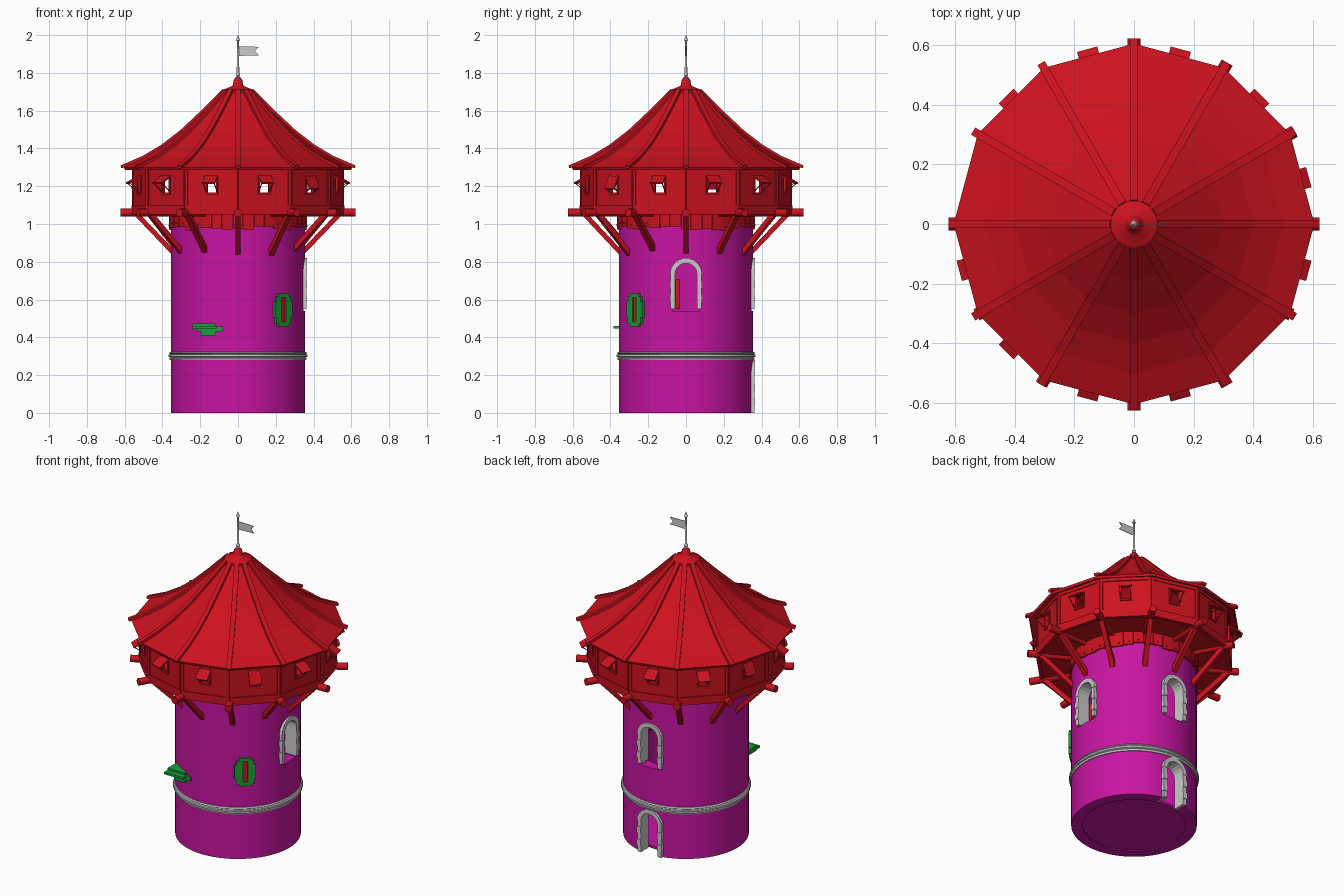
import bpy, bmesh, math, random
from mathutils import Matrix, Vector

if "Cube" in bpy.data.objects:
    bpy.data.objects.remove(bpy.data.objects["Cube"])

random.seed(4)
STEP = math.radians(30)


def material(name, rgb):
    m = bpy.data.materials.new(name)
    m.diffuse_color = (*rgb, 1)
    m.use_nodes = True
    m.node_tree.nodes["Principled BSDF"].inputs["Base Color"].default_value = m.diffuse_color
    return m


RED = material("red_wood", (0.6, 0.006, 0.013))
PURPLE = material("purple_wall", (0.58, 0.007, 0.36))
GREEN = material("green_stone", (0.01, 0.36, 0.04))


def finish(name, bm, mat=None, smooth=False):
    bmesh.ops.recalc_face_normals(bm, faces=bm.faces)
    me = bpy.data.meshes.new(name)
    bm.to_mesh(me)
    bm.free()
    ob = bpy.data.objects.new(name, me)
    bpy.context.collection.objects.link(ob)
    if mat:
        me.materials.append(mat)
    bpy.ops.object.select_all(action='DESELECT')
    ob.select_set(True)
    bpy.context.view_layer.objects.active = ob
    if smooth:
        bpy.ops.object.shade_smooth_by_angle(angle=math.radians(35))
    return ob


# Box in a frame turned by az: x is outward, y sideways, z up
def box(bm, r, y, z, az=0.0):
    size = Vector((r[1] - r[0], y[1] - y[0], z[1] - z[0]))
    mid = Vector((sum(r) / 2, sum(y) / 2, sum(z) / 2))
    m = Matrix.Rotation(az, 4, 'Z') @ Matrix.Translation(mid) @ Matrix.Diagonal((*size, 1))
    bmesh.ops.create_cube(bm, size=1, matrix=m)


# Beam between two (radius, height) points in the plane at az
def beam(bm, p, q, width, thick, az, y=0.0):
    dr, dz = q[0] - p[0], q[1] - p[1]
    m = (Matrix.Rotation(az, 4, 'Z')
         @ Matrix.Translation(((p[0] + q[0]) / 2, y, (p[1] + q[1]) / 2))
         @ Matrix.Rotation(math.atan2(dr, dz), 4, 'Y')
         @ Matrix.Diagonal((thick, width, math.hypot(dr, dz), 1)))
    bmesh.ops.create_cube(bm, size=1, matrix=m)


# Turned shape from a (radius, height) profile
def lathe(name, profile, n, mat=None, closed=False, smooth=True):
    bm = bmesh.new()
    rings = [[bm.verts.new((r * math.cos(math.tau * i / n), r * math.sin(math.tau * i / n), z))
              for i in range(n)] for r, z in profile]
    pairs = list(zip(rings, rings[1:])) + ([(rings[-1], rings[0])] if closed else [])
    for a, b in pairs:
        for i in range(n):
            j = (i + 1) % n
            bm.faces.new((a[i], a[j], b[j], b[i]))
    if not closed:
        bm.faces.new(rings[0])
        bm.faces.new(rings[-1])
    return finish(name, bm, mat, smooth)


# Tower wall, hollow
tower = lathe("tower_wall", [(0.355, 0), (0.355, 1.05), (0.29, 1.05), (0.29, 0)], 64, PURPLE, True)
lathe("tower_floor", [(0.292, 0.005), (0.292, 0.02)], 64, PURPLE)


# Arched opening with stone surround
def arch(name, az, z0, spring):
    bm = bmesh.new()
    pts = [(-0.072, z0 - 0.01)]
    pts += [(-0.072 * math.cos(math.pi * i / 16), spring + 0.072 * math.sin(math.pi * i / 16)) for i in range(17)]
    pts.append((0.072, z0 - 0.01))
    face = bm.faces.new([bm.verts.new((0.2, y, z)) for y, z in pts])
    ext = bmesh.ops.extrude_face_region(bm, geom=[face])
    bmesh.ops.translate(bm, vec=(0.3, 0, 0), verts=[v for v in ext['geom'] if isinstance(v, bmesh.types.BMVert)])
    bmesh.ops.rotate(bm, verts=bm.verts, matrix=Matrix.Rotation(az, 3, 'Z'))
    cutter = finish(name + "_cutter", bm)
    cutter.hide_render = True
    bpy.context.view_layer.objects.active = tower
    mod = tower.modifiers.new("opening", 'BOOLEAN')
    mod.operation, mod.solver, mod.object = 'DIFFERENCE', 'EXACT', cutter
    bpy.ops.object.modifier_apply(modifier=mod.name)
    bpy.data.objects.remove(cutter)
    bm = bmesh.new()
    n = 5
    h = (spring - z0) / n
    for s in (-1, 1):
        for i in range(n):
            a, b = sorted((s * 0.058, s * (0.086 if i % 2 else 0.082)))
            box(bm, (0.285, 0.362 + 0.004 * (i % 2)), (a, b), (z0 + i * h, z0 + (i + 1) * h), az)
    k = 9
    for i in range(k):
        a0, a1 = math.pi * i / k, math.pi * (i + 1) / k
        vs = [bm.verts.new(Matrix.Rotation(az, 3, 'Z') @ Vector((x, rr * math.cos(a), spring + rr * math.sin(a))))
              for x in (0.285, 0.364) for rr, a in ((0.058, a0), (0.085, a0), (0.085, a1), (0.058, a1))]
        for f in ((0, 1, 2, 3), (4, 5, 6, 7), (0, 1, 5, 4), (1, 2, 6, 5), (2, 3, 7, 6), (3, 0, 4, 7)):
            bm.faces.new([vs[j] for j in f])
    finish(name + "_surround", bm)


arch("right_window", 0, 0.55, 0.735)
arch("back_window", math.pi / 2, 0.55, 0.735)
arch("back_door", math.pi / 2, 0, 0.195)

# Plank leaning inside the right window
bm = bmesh.new()
box(bm, (0.27, 0.285), (-0.056, -0.032), (0.55, 0.71))
finish("window_plank", bm, RED)

# Stone band around the tower
lathe("stone_band", [(0.34, 0.28), (0.36, 0.28), (0.364, 0.29), (0.357, 0.294), (0.367, 0.298),
                     (0.367, 0.308), (0.358, 0.311), (0.365, 0.316), (0.36, 0.323), (0.34, 0.323)], 64, closed=True)

# Arrow slit with stepped green stones
az = math.radians(-48.5)
bm = bmesh.new()
box(bm, (0.33, 0.366), (-0.035, 0.035), (0.61, 0.632), az)
box(bm, (0.33, 0.366), (-0.035, 0.035), (0.458, 0.48), az)
for s in (-1, 1):
    for w, z0, z1 in ((0.052, 0.47, 0.505), (0.062, 0.505, 0.59), (0.05, 0.59, 0.615)):
        box(bm, (0.325, 0.366), sorted((s * 0.014, s * w)), (z0, z1), az)
finish("arrow_slit_stones", bm, GREEN)
bm = bmesh.new()
box(bm, (0.3, 0.358), (-0.015, 0.015), (0.478, 0.612), az)
finish("arrow_slit_plank", bm, RED)

# Stepped green ledge on the front
bm = bmesh.new()
box(bm, (-0.24, -0.11), (-0.385, -0.25), (0.446, 0.46))
box(bm, (-0.24, -0.12), (-0.352, -0.25), (0.44, 0.472))
box(bm, (-0.215, -0.08), (-0.354, -0.25), (0.432, 0.457))
box(bm, (-0.195, -0.12), (-0.35, -0.27), (0.41, 0.435))
finish("front_ledge", bm, GREEN)

# Plank collar under the gallery
bm = bmesh.new()
for i in range(40):
    a = math.tau * i / 40
    z = 0.965 + random.uniform(0, 0.022)
    box(bm, (0.345, 0.364), (-0.0275, 0.0275), (z, 1.06), a)
    box(bm, (0.36, 0.368), (-0.005, 0.005), (z + 0.015, z + 0.024), a)
finish("plank_collar", bm, RED)

# Gallery floor, logs and braces
lathe("gallery_floor", [(0.552, 1.055), (0.552, 1.07)], 12, RED, smooth=False)
logs, braces = bmesh.new(), bmesh.new()
for i in range(12):
    a = i * STEP
    end = random.choice((0.6, 0.61, 0.625)) if i not in (0, 1, 3, 6, 8) else 0.622
    m = (Matrix.Rotation(a, 4, 'Z') @ Matrix.Translation(((0.3 + end) / 2, 0, 1.06))
         @ Matrix.Rotation(math.pi / 2, 4, 'Y'))
    bmesh.ops.create_cone(logs, cap_ends=True, segments=12, radius1=0.021, radius2=0.021, depth=end - 0.3, matrix=m)
    beam(braces, (0.345, 0.845 + random.uniform(-0.01, 0.025)), (0.535, 1.05), 0.028, 0.026, a)
finish("gallery_logs", logs, RED, True)
finish("gallery_braces", braces, RED)

# Gallery walls with windows, posts, rails, shutters and props
walls, trim, shutters = bmesh.new(), bmesh.new(), bmesh.new()
AP, HALF = 0.537, 0.144
for i in range(12):
    a = (i + 0.5) * STEP
    r = (AP - 0.015, AP)
    for y, z in (((-HALF, -0.025), (1.05, 1.31)), ((0.025, HALF), (1.05, 1.31)),
                 ((-0.025, 0.025), (1.05, 1.165)), ((-0.025, 0.025), (1.25, 1.31))):
        box(walls, r, y, z, a)
    box(trim, (AP - 0.01, AP + 0.007), (-HALF, HALF), (1.05, 1.098), a)
    box(trim, (AP - 0.01, AP + 0.006), (-HALF, HALF), (1.285, 1.31), a)
    for s in (-1, 1):
        box(trim, (AP - 0.01, AP + 0.006), sorted((s * HALF, s * (HALF - 0.014))), (1.05, 1.31), a)
        box(trim, (AP - 0.016, AP + 0.006), sorted((s * 0.024, s * 0.033)), (1.157, 1.258), a)
    box(trim, (AP - 0.016, AP + 0.008), (-0.033, 0.033), (1.157, 1.166), a)
    tip = (0.572, 1.185) if i in (5, 10) else (0.605, 1.215)
    beam(shutters, (AP + 0.004, 1.252), tip, 0.07, 0.008, a)
    for s in (-1, 1):
        beam(shutters, (AP, 1.168), (tip[0] - 0.008, tip[1]), 0.004, 0.004, a, s * 0.03)
finish("gallery_walls", walls, RED)
finish("gallery_trim", trim, RED)
finish("gallery_shutters", shutters, RED)

# Twelve-sided flared roof with ribs
PROFILE = [(0.605, 1.3), (0.5, 1.35), (0.4, 1.41), (0.3, 1.487), (0.19, 1.59), (0.075, 1.705)]
under = [(r - 0.006, z - 0.014) for r, z in reversed(PROFILE)]
lathe("roof", PROFILE + under, 12, RED, True, smooth=False)
bm = bmesh.new()
for i in range(12):
    for p, q in zip([(0.62, 1.298)] + PROFILE[1:], PROFILE[1:]):
        beam(bm, (p[0], p[1] + 0.004), (q[0], q[1] + 0.004), 0.028, 0.016, i * STEP)
finish("roof_ribs", bm, RED)
lathe("roof_cap", [(0.06, 1.69), (0.08, 1.698), (0.08, 1.71), (0.035, 1.728), (0.028, 1.735),
                   (0.022, 1.765), (0.012, 1.775)], 24, RED)

# Flagpole with spear tip and swallowtail flag
lathe("flagpole", [(0.012, 1.77), (0.012, 1.778), (0.006, 1.781), (0.011, 1.787), (0.011, 1.793), (0.007, 1.8),
                   (0.005, 1.96), (0.004, 1.968), (0.011, 1.972), (0.001, 2.0)], 12)
bm = bmesh.new()
face = bm.faces.new([bm.verts.new((x, -0.002, z)) for x, z in
                     ((0.004, 1.89), (0.11, 1.893), (0.09, 1.916), (0.11, 1.938), (0.004, 1.94))])
ext = bmesh.ops.extrude_face_region(bm, geom=[face])
bmesh.ops.translate(bm, vec=(0, 0.004, 0), verts=[v for v in ext['geom'] if isinstance(v, bmesh.types.BMVert)])
finish("flag", bm)
